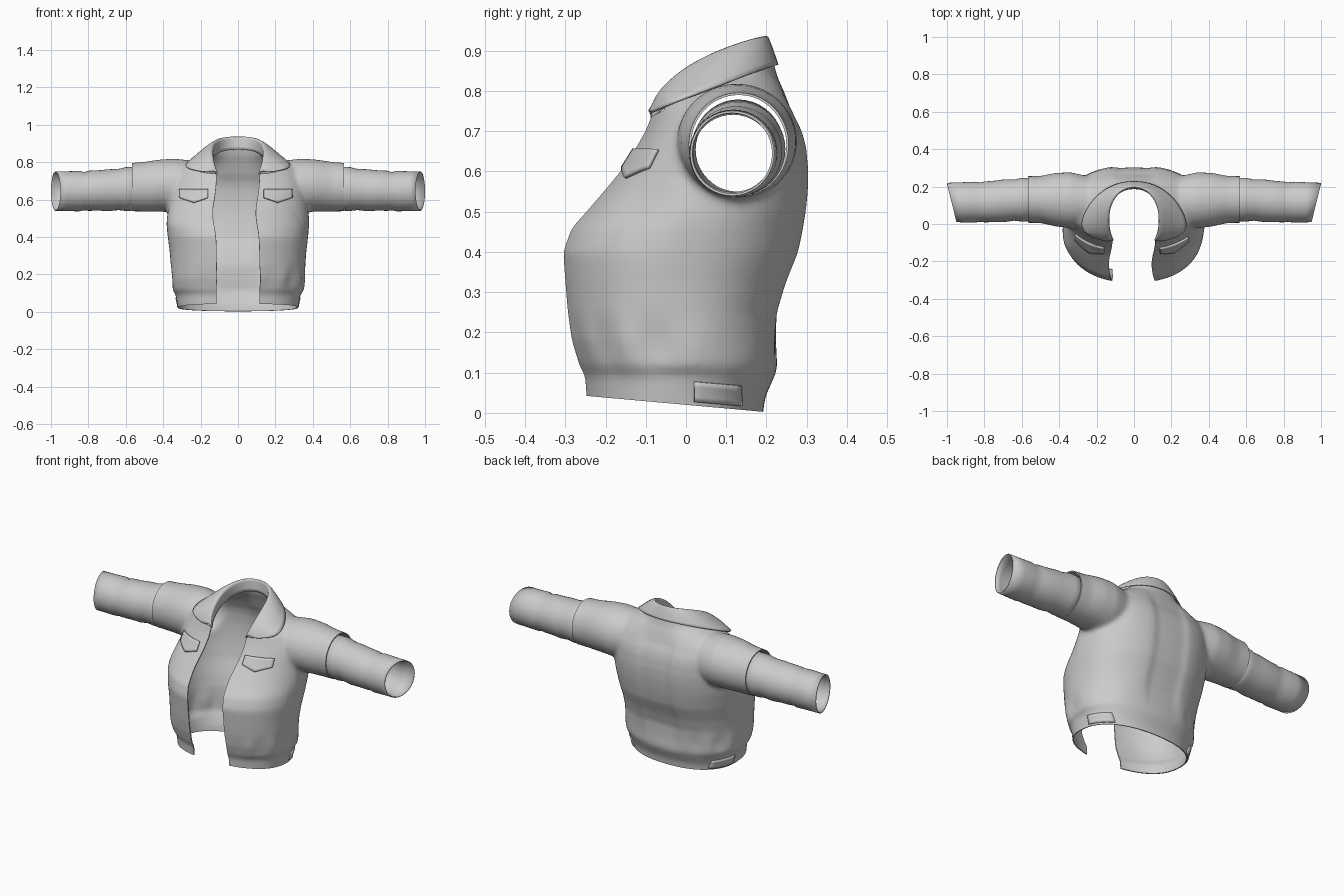
import bpy, bmesh, math
from mathutils import Vector
from mathutils.bvhtree import BVHTree

if "Cube" in bpy.data.objects:
    bpy.data.objects.remove(bpy.data.objects["Cube"])

cloth = bpy.data.materials.new("grey_cloth")
cloth.diffuse_color = (0.6, 0.6, 0.6, 1)
cloth.use_nodes = True
cloth.node_tree.nodes["Principled BSDF"].inputs["Base Color"].default_value = cloth.diffuse_color


def make(name, bm):
    me = bpy.data.meshes.new(name)
    bmesh.ops.recalc_face_normals(bm, faces=bm.faces)
    bm.to_mesh(me)
    bm.free()
    ob = bpy.data.objects.new(name, me)
    bpy.context.collection.objects.link(ob)
    me.materials.append(cloth)
    return ob


def activate(ob):
    bpy.ops.object.select_all(action='DESELECT')
    ob.select_set(True)
    bpy.context.view_layer.objects.active = ob


def add_mod(ob, kind, apply=False, **props):
    m = ob.modifiers.new(kind.lower(), kind)
    for k, v in props.items():
        setattr(m, k, v)
    if apply:
        activate(ob)
        bpy.ops.object.modifier_apply(modifier=m.name)


def finish(ob, angle=40):
    activate(ob)
    bpy.ops.object.shade_smooth_by_angle(angle=math.radians(angle))


def loft(bm, rings, caps=True):
    rows = [[bm.verts.new(p) for p in r] for r in rings]
    n = len(rows[0])
    for a, b in zip(rows, rows[1:]):
        for i in range(n):
            bm.faces.new((a[i], a[(i + 1) % n], b[(i + 1) % n], b[i]))
    if caps:
        bm.faces.new(rows[0])
        bm.faces.new(rows[-1])


def spow(v, e):
    return math.copysign(abs(v) ** e, v)


def torso_ring(z, w, yf, yb, n=64):
    c, d, e = (yf + yb) / 2, (yb - yf) / 2, 0.86
    return [(w * spow(math.cos(2 * math.pi * i / n), e),
             c + d * spow(math.sin(2 * math.pi * i / n), e), z) for i in range(n)]


def sleeve_ring(s, x, cy, cz, ry, rz, n=40, slant=0):
    out = []
    for i in range(n):
        t = 2 * math.pi * i / n
        y = cy + ry * math.cos(t)
        out.append((s * (x + slant * (y - cy - ry)), y, cz + rz * math.sin(t)))
    return out


# Torso and upper sleeves: solid volumes, fused, then trimmed open
TORSO = [(-.05, .312, -.25, .185), (.04, .325, -.256, .197), (.095, .335, -.26, .222),
         (.115, .352, -.272, .228), (.18, .355, -.292, .23), (.25, .36, -.302, .237),
         (.32, .365, -.308, .258), (.4, .375, -.314, .29), (.46, .38, -.292, .302),
         (.5, .38, -.255, .308), (.55, .375, -.212, .313), (.6, .37, -.17, .314),
         (.66, .365, -.13, .308), (.7, .36, -.107, .297), (.76, .33, -.083, .268),
         (.8, .26, -.065, .248), (.84, .18, -.05, .225), (.93, .14, -.04, .205)]
UPPER = [(.22, .12, .668, .13, .138), (.34, .127, .675, .15, .144), (.42, .13, .675, .143, .139),
         (.5, .131, .669, .126, .133), (.56, .131, .667, .125, .130), (.64, .131, .665, .125, .128)]
bm = bmesh.new()
loft(bm, [torso_ring(*r) for r in TORSO])
for s in (-1, 1):
    loft(bm, [sleeve_ring(s, *r) for r in UPPER])
body = make("jacket_body", bm)
add_mod(body, 'REMESH', True, mode='VOXEL', voxel_size=.012)
add_mod(body, 'SMOOTH', True, factor=.5, iterations=5)

bm = bmesh.new()
bm.from_mesh(body.data)


def cut(co, no, clear=True):
    bmesh.ops.bisect_plane(bm, geom=bm.verts[:] + bm.edges[:] + bm.faces[:], dist=1e-5,
                           plane_co=co, plane_no=no, clear_outer=clear)


def remove(test):
    gone = [f for f in bm.faces if test(f.calc_center_median())]
    bmesh.ops.delete(bm, geom=gone, context='FACES')


cut((0, 0, .02), (0, -.09, -1))                      # hem
for s in (-1, 1):
    cut((s * .567, 0, 0), (s, 0, 0))                 # sleeve seams
    cut((s * .115, 0, 0), (s, 0, 0), False)          # front opening
remove(lambda c: abs(c.x) < .115 and c.y < .08)
neck_co, neck_no = Vector((0, -.08, .74)), Vector((0, -.464, 1))
cut(neck_co, neck_no, False)                         # neck hole
remove(lambda c: abs(c.x) < .21 and (c - neck_co).dot(neck_no) > 0)
for v in bm.verts:
    x, y, z = v.co
    front = min(1, max(0, -y / .12))
    v.co.x -= .02 * front * math.exp(-((z - .53) / .1) ** 2)
    # sunken centre back panel with pleats at its sides
    if y > .12 and abs(x) < .3:
        mask = min(1, max(0, (z - .1) / .15)) * min(1, max(0, (.84 - z) / .1))
        v.co.y -= .012 * mask / (1 + math.exp((abs(x) - .1) / .012))
    # soft cloth folds above the hem
    fold = math.exp(-((z - .17) / .06) ** 2) * .006 * math.sin(x * 38 + y * 30)
    v.co.x += fold * (1 if x > 0 else -1)
surface = BVHTree.FromBMesh(bm)
bmesh.ops.recalc_face_normals(bm, faces=bm.faces)
bm.to_mesh(body.data)
bm.free()
add_mod(body, 'SOLIDIFY', True, thickness=.006, offset=-1)
finish(body)

# Forearm sleeves tucked under the upper sleeves
FOREARM = [(.52, .13, .661, .114, .118), (.6, .13, .656, .117, .117), (.64, .128, .654, .110, .110),
           (.69, .125, .65, .114, .112), (.74, .121, .649, .111, .108), (.80, .118, .647, .109, .107),
           (.82, .117, .645, .105, .102), (.85, .117, .645, .109, .108), (.92, .116, .645, .107, .106)]
for s, side in ((-1, "right"), (1, "left")):
    bm = bmesh.new()
    rings = [sleeve_ring(s, *r) for r in FOREARM]
    rings.append(sleeve_ring(s, 1, .115, .645, .105, .106, slant=.24))
    loft(bm, rings, caps=False)
    ob = make(side + "_forearm_sleeve", bm)
    add_mod(ob, 'SOLIDIFY', thickness=.006, offset=-1)
    finish(ob)

# Fold-over collar: neck stand, fold, outer leaf
STAND = [(.11, -.088, .725), (.128, -.055, .76), (.14, .02, .80), (.135, .1, .835), (.085, .175, .862), (0, .198, .87)]
FOLD = [(.112, -.088, .742), (.128, -.072, .80), (.136, .005, .868), (.128, .1, .911), (.078, .18, .935), (0, .208, .941)]
LEAF = [(.15, -.092, .742), (.29, -.05, .765), (.272, .05, .802), (.205, .15, .84), (.105, .215, .862), (0, .232, .866)]
bm = bmesh.new()
rows = [STAND, FOLD]
for t in (.12, .5, 1):
    bulge = .012 * math.sin(math.pi * t) + .004
    rows.append([Vector(a).lerp(Vector(b), t) + Vector((bulge * .5, 0, bulge * .8 * (t < 1)))
                 * (0 if i == 5 else 1) for i, (a, b) in enumerate(zip(FOLD, LEAF))])
grid = [[bm.verts.new(p) for p in r] for r in rows]
for a, b in zip(grid, grid[1:]):
    for i in range(5):
        bm.faces.new((a[i], a[i + 1], b[i + 1], b[i]))
collar = make("collar", bm)
add_mod(collar, 'MIRROR', use_clip=True)
add_mod(collar, 'SUBSURF', levels=2, render_levels=2)
add_mod(collar, 'SOLIDIFY', thickness=.007, offset=0)
finish(collar, 50)


def patch(name, origin, ray, point, nu, nv, lift):
    """Thin cloth patch laid on the body surface by casting rays."""
    bm = bmesh.new()
    rows = []
    for j in range(nv + 1):
        row = []
        for i in range(nu + 1):
            hit, normal, _, _ = surface.ray_cast(origin(*point(i / nu, j / nv)), ray)
            if hit is None:
                row.append(None)
                continue
            if normal.dot(ray) > 0:
                normal = -normal
            row.append(bm.verts.new(hit + normal * lift))
        rows.append(row)
    for a, b in zip(rows, rows[1:]):
        for i in range(nu):
            quad = (a[i], a[i + 1], b[i + 1], b[i])
            if None not in quad:
                bm.faces.new(quad)
    ob = make(name, bm)
    add_mod(ob, 'SOLIDIFY', thickness=.009, offset=0)
    finish(ob)


for s, side in ((-1, "right"), (1, "left")):
    cx = -.235 if s < 0 else .212

    # Pointed chest pocket flap
    def flap(u, v, cx=cx):
        bottom = .607 - .026 * (1 - abs(2 * u - 1))
        return cx + (u - .5) * .15, .652 + (bottom - .652) * v

    patch(side + "_pocket_flap", lambda x, z: Vector((x, -1, z)), Vector((0, 1, 0)), flap, 12, 5, .006)
    # Waist adjuster tab
    patch(side + "_waist_tab", lambda y, z, s=s: Vector((s * 2, y, z)), Vector((-s, 0, 0)),
          lambda u, v: (.02 + .115 * u, .078 - .01 * u - .05 * v), 8, 4, .002)
